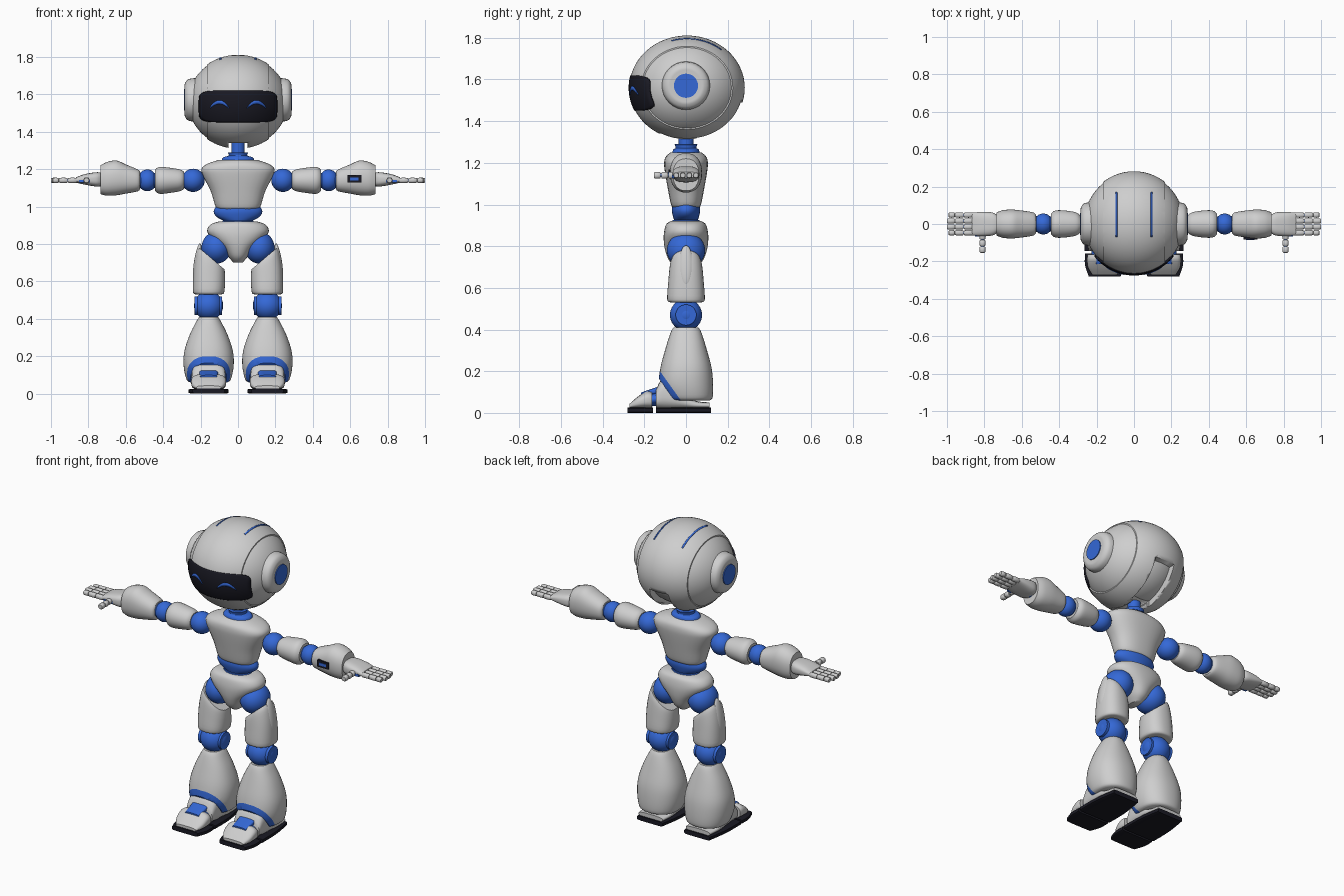
import bpy, bmesh
from math import cos, sin, pi, sqrt, radians
from mathutils import Matrix, Vector

if "Cube" in bpy.data.objects:
    bpy.data.objects.remove(bpy.data.objects["Cube"])


def material(name, rgb):
    m = bpy.data.materials.new(name)
    m.use_nodes = True
    m.diffuse_color = (*rgb, 1)
    m.node_tree.nodes["Principled BSDF"].inputs["Base Color"].default_value = (*rgb, 1)
    return m


GREY = material("light_grey", (0.62, 0.62, 0.62))
BLUE = material("joint_blue", (0.035, 0.14, 0.68))
BLACK = material("glossy_black", (0.01, 0.01, 0.017))


def add(name, bm, mats, mirror=False, angle=40):
    bmesh.ops.recalc_face_normals(bm, faces=bm.faces)
    me = bpy.data.meshes.new(name)
    bm.to_mesh(me)
    bm.free()
    for m in mats if isinstance(mats, tuple) else (mats,):
        me.materials.append(m)
    ob = bpy.data.objects.new(name, me)
    bpy.context.collection.objects.link(ob)
    bpy.ops.object.select_all(action='DESELECT')
    ob.select_set(True)
    bpy.context.view_layer.objects.active = ob
    bpy.ops.object.shade_smooth_by_angle(angle=radians(angle))
    if mirror:
        ob.modifiers.new("Mirror", 'MIRROR').use_mirror_merge = False
    return ob


def place(axis, t, u, v):
    return {'x': (t, u, v), 'y': (u, t, v), 'z': (u, v, t)}[axis]


def loft_mesh(axis, sections, power=2, n=32, steps=4):
    """Skin smooth superellipse rings; section = position, centre u, v, radius u, v."""
    s = [Vector(q) for q in sections]
    s = [s[0]] + s + [s[-1]]
    path = []
    for i in range(1, len(s) - 2):
        a, b, c, d = s[i - 1:i + 3]
        for k in range(steps):
            f = k / steps
            path.append(b + (c - a) * f / 2 + (a - 2.5 * b + 2 * c - d / 2) * f * f
                        + (1.5 * (b - c) + (d - a) / 2) * f ** 3)
    path.append(s[-1])
    bm = bmesh.new()
    rings = []
    for t, cu, cv, ru, rv in path:
        ring = []
        for j in range(n):
            c, d = cos(2 * pi * j / n), sin(2 * pi * j / n)
            k = (abs(c) ** power + abs(d) ** power) ** (-1 / power)
            ring.append(bm.verts.new(place(axis, t, cu + ru * c * k, cv + rv * d * k)))
        rings.append(ring)
    for a, b in zip(rings, rings[1:]):
        for j in range(n):
            bm.faces.new((a[j - 1], a[j], b[j], b[j - 1]))
    bm.faces.new(rings[0])
    bm.faces.new(rings[-1])
    return bm


def loft(name, axis, sections, mat, mirror=True, power=2, n=32, steps=4):
    return add(name, loft_mesh(axis, sections, power, n, steps), mat, mirror)


def ball_mesh(loc, radii, tilt=0, seg=40):
    bm = bmesh.new()
    mat = Matrix.Translation(loc) @ Matrix.Rotation(tilt, 4, 'Y') @ Matrix.Diagonal((*radii, 1))
    bmesh.ops.create_uvsphere(bm, u_segments=seg, v_segments=seg // 2, radius=1, matrix=mat)
    return bm


def ball(name, loc, radii, mat, mirror=True, tilt=0):
    return add(name, ball_mesh(loc, radii, tilt), mat, mirror)


def box(name, lo, hi, mat, mirror=False):
    bm = bmesh.new()
    lo, hi = Vector(lo), Vector(hi)
    bmesh.ops.create_cube(bm, size=1, matrix=Matrix.Translation((lo + hi) / 2)
                          @ Matrix.Diagonal((*(hi - lo), 1)))
    return add(name, bm, mat, mirror)


# Head: base shell, raised centre band, recessed core and rear neck channel
C = Vector((0, 0.005, 1.56))
R = Vector((0.272, 0.277, 0.251))
head = add("head_shell", ball_mesh(C, R * 0.98, seg=64), GREY)
bm = ball_mesh(C, R, seg=64)
for side in (-1, 1):
    bmesh.ops.bisect_plane(bm, geom=bm.verts[:] + bm.edges[:] + bm.faces[:],
                           plane_co=(side * 0.165, 0, 0), plane_no=(side, 0, 0), clear_outer=True)
    bmesh.ops.holes_fill(bm, edges=[e for e in bm.edges if e.is_boundary])
band = add("head_band", bm, GREY)
ball("head_core", C, R * 0.87, GREY, False)
cutters = [box("rear_channel_cutter", (-0.065, 0.05, 1.2), (0.065, 0.4, 1.49), GREY),
           box("neck_slot_cutter", (-0.05, -0.3, 1.2), (0.05, 0.2, 1.34), GREY)]
for cutter in cutters:
    cutter.hide_render = True
    cutter.hide_set(True)
    cutter.display_type = 'WIRE'
    for ob in (head, band):
        mod = ob.modifiers.new("Cut", 'BOOLEAN')
        mod.operation, mod.solver, mod.object = 'DIFFERENCE', 'EXACT', cutter


def on_face(x, z, s):
    k = 1 - (x / R.x / s) ** 2 - ((z - C.z) / R.z / s) ** 2
    return (x, C.y - R.y * s * sqrt(max(k, 0)), z)


def on_top(x, y, s):
    return (x, y, C.z + R.z * s * sqrt(1 - (x / R.x / s) ** 2 - ((y - C.y) / R.y / s) ** 2))


def strip(name, pairs, mat):
    bm = bmesh.new()
    rows = [[bm.verts.new(p) for p in pair] for pair in pairs]
    for a, b in zip(rows, rows[1:]):
        bm.faces.new((a[0], a[1], b[1], b[0]))
    ob = add(name, bm, mat, True)
    ob.modifiers.new("Thickness", 'SOLIDIFY').thickness = 0.003


# Visor: rounded rectangle wrapped on the head
bm = bmesh.new()
rings = []
for i in range(1, 13):
    ring = []
    for j in range(64):
        c, s = cos(2 * pi * j / 64), sin(2 * pi * j / 64)
        k = (c ** 6 + s ** 6) ** (-1 / 6) * i / 12
        ring.append(bm.verts.new(on_face(0.21 * c * k, 1.535 + 0.085 * s * k, 1.012)))
    rings.append(ring)
for a, b in zip(rings, rings[1:]):
    for j in range(64):
        bm.faces.new((a[j - 1], a[j], b[j], b[j - 1]))
bm.faces.new(rings[0])
visor = add("visor", bm, BLACK)
visor.modifiers.new("Thickness", 'SOLIDIFY').thickness = 0.009

# Smiling eyes and crown stripes
ts = [i / 8 - 1 for i in range(17)]
strip("eyes", [[on_face(0.1 + 0.05 * t, 1.558 - 0.03 * t * t + h * (0.01 - 0.007 * t * t), 1.022)
                for h in (-1, 1)] for t in ts], BLUE)
strip("crown_stripes", [[on_top(x, 0.05 + 0.12 * t, 1.006) for x in (0.09, 0.099)] for t in ts], BLUE)

# Ears
loft("ear_rings", 'x', [(0.20, 0, 1.57, 0.118, 0.118), (0.262, 0, 1.57, 0.112, 0.112),
                        (0.283, 0, 1.57, 0.09, 0.09), (0.285, 0, 1.57, 0.07, 0.07)], GREY)
loft("ear_discs", 'x', [(0.27, 0, 1.57, 0.058, 0.058), (0.29, 0, 1.57, 0.058, 0.058)], BLUE)

# Neck and torso
loft("neck", 'z', [(1.2, 0, 0, 0.036, 0.036), (1.37, 0, 0, 0.036, 0.036)], BLUE, False)
loft("neck_ring", 'z', [(1.235, 0, 0, 0.09, 0.07), (1.262, 0, 0, 0.08, 0.062),
                        (1.272, 0, 0, 0.05, 0.05), (1.29, 0, 0, 0.055, 0.055)], BLUE, False)
loft("chest", 'z', [(0.985, 0, 0, 0.1, 0.06), (1.0, 0, 0, 0.12, 0.072), (1.08, 0, 0, 0.145, 0.088),
                    (1.16, 0, 0, 0.185, 0.102), (1.2, 0, 0, 0.195, 0.105), (1.228, 0, 0, 0.165, 0.098),
                    (1.25, 0, 0, 0.1, 0.075)], GREY, False, 2.4)
loft("abdomen", 'z', [(0.92, 0, 0, 0.07, 0.055), (0.945, 0, 0, 0.115, 0.063), (0.975, 0, 0, 0.13, 0.068),
                      (1.01, 0, 0, 0.11, 0.062)], BLUE, False)
loft("waist_ring", 'z', [(0.895, 0, 0, 0.1, 0.075), (0.925, 0, 0, 0.08, 0.065)], BLUE, False)
loft("pelvis", 'z', [(0.70, 0, 0, 0.025, 0.045), (0.73, 0, 0, 0.05, 0.08), (0.78, 0, 0, 0.085, 0.1),
                     (0.83, 0, 0, 0.14, 0.107), (0.87, 0, 0, 0.165, 0.105), (0.905, 0, 0, 0.145, 0.095),
                     (0.92, 0, 0, 0.1, 0.075)], GREY, False, 2.3)

# Legs: hip, slanted thigh, side plate, knee
ball("hip_joints", (0.115, 0, 0.78), (0.08, 0.092, 0.085), BLUE)
bm = loft_mesh('z', [(0.53, 0.157, 0, 0.07, 0.075), (0.545, 0.157, 0, 0.084, 0.09),
                     (0.63, 0.153, 0, 0.084, 0.085), (0.7, 0.146, 0, 0.076, 0.078),
                     (0.73, 0.14, 0, 0.068, 0.07)], 2.4)
for v in bm.verts:
    v.co.z += 0.85 * (v.co.x - 0.15) * max(0, v.co.z - 0.56) / 0.17
add("thighs", bm, GREY, True)
ball("thigh_plates", (0.218, 0, 0.705), (0.017, 0.034, 0.1), GREY, tilt=radians(-9))
ball("knee_joints", (0.157, 0, 0.47), (0.078, 0.077, 0.077), BLUE)
loft("knee_caps", 'x', [(0.085, 0, 0.47, 0.05, 0.05), (0.232, 0, 0.47, 0.05, 0.05)], BLUE)

# Shins: front cut away above the foot, with a blue trim along the cut
bm = loft_mesh('z', [(0.06, 0.157, 0.015, 0.1, 0.1), (0.075, 0.157, 0.01, 0.118, 0.118),
                     (0.14, 0.157, 0, 0.133, 0.13), (0.22, 0.157, 0, 0.131, 0.122),
                     (0.31, 0.157, 0, 0.103, 0.098), (0.385, 0.157, 0, 0.066, 0.074),
                     (0.41, 0.157, 0, 0.05, 0.06)], 2.3, 40)
cut, slope = Vector((0, -0.12, 0.15)), Vector((0, 0.81, 0.58)).normalized()
for offset, clear in ((0.025, False), (0, True)):
    bmesh.ops.bisect_plane(bm, geom=bm.verts[:] + bm.edges[:] + bm.faces[:],
                           plane_co=cut + slope * offset, plane_no=slope, clear_inner=clear)
bmesh.ops.holes_fill(bm, edges=[e for e in bm.edges if e.is_boundary])
for f in bm.faces:
    f.material_index = int((f.calc_center_median() - cut).dot(slope) < 0.024)
add("shins", bm, (GREY, BLUE), True)

# Feet: two soles, heel body, toe cap, instep strap
X = 0.157
for part, y0, y1, w0, w1 in (("heel", -0.145, 0.12, 0.107, 0.085), ("toe", -0.28, -0.158, 0.085, 0.105)):
    loft(part + "_soles", 'y', [(y0, X, 0.013, w0, 0.013), ((y0 + y1) / 2, X, 0.013, 0.105, 0.013),
                                (y1, X, 0.013, w1, 0.013)], BLACK, power=8)
loft("foot_bodies", 'y', [(-0.145, X, 0.065, 0.085, 0.045), (-0.11, X, 0.09, 0.09, 0.075),
                          (-0.05, X, 0.075, 0.092, 0.06), (0.03, X, 0.042, 0.09, 0.022),
                          (0.112, X, 0.036, 0.08, 0.014)], GREY, power=3)
loft("toe_caps", 'y', [(-0.272, X, 0.032, 0.065, 0.01), (-0.235, X, 0.048, 0.088, 0.027),
                       (-0.19, X, 0.062, 0.094, 0.042), (-0.162, X, 0.06, 0.09, 0.04)], GREY, power=3)
loft("instep_straps", 'y', [(-0.215, X, 0.085, 0.045, 0.013), (-0.14, X, 0.108, 0.05, 0.016)], BLUE, power=4)
loft("ankle_links", 'y', [(-0.18, X, 0.06, 0.07, 0.03), (-0.13, X, 0.07, 0.07, 0.035)], BLUE)

# Arms
Z = 1.14
ball("shoulder_joints", (0.24, 0, Z), (0.062, 0.064, 0.062), BLUE)
loft("upper_arms", 'x', [(0.288, 0, Z, 0.045, 0.045), (0.31, 0, Z, 0.062, 0.058),
                         (0.37, 0, Z, 0.072, 0.068), (0.42, 0, Z, 0.072, 0.072),
                         (0.445, 0, Z, 0.055, 0.055)], GREY)
ball("elbow_joints", (0.485, 0, Z), (0.052, 0.056, 0.058), BLUE)
loft("elbow_links", 'x', [(0.42, 0, Z, 0.04, 0.04), (0.55, 0, Z, 0.042, 0.042)], BLUE)
loft("forearms", 'x', [(0.525, 0, Z, 0.05, 0.05), (0.54, 0, Z, 0.062, 0.06),
                       (0.6, 0, 1.147, 0.072, 0.078), (0.65, 0, 1.153, 0.077, 0.093),
                       (0.7, 0, 1.148, 0.074, 0.09), (0.735, 0, 1.143, 0.062, 0.077)], GREY, power=2.3)
box("wrist_display_frame", (0.585, -0.083, 1.128), (0.66, -0.06, 1.168), BLACK)
box("wrist_display", (0.6, -0.086, 1.14), (0.645, -0.08, 1.156), BLUE)

# Hands
loft("wrists", 'x', [(0.72, 0, Z, 0.035, 0.035), (0.775, 0, Z, 0.035, 0.03)], BLUE)
loft("palms", 'x', [(0.735, 0, 1.145, 0.05, 0.036), (0.76, 0, 1.145, 0.062, 0.038),
                    (0.82, 0, 1.145, 0.064, 0.028), (0.866, 0, 1.142, 0.06, 0.014)], GREY, power=3)
box("palm_pads", (0.79, -0.066, 1.128), (0.85, 0.04, 1.142), BLUE, True)


def digit(name, axis, joints, cu, cv, r):
    for i, (a, b) in enumerate(zip(joints, joints[1:])):
        e = 0.005 if b > a else -0.005
        loft(f"{name}_segment_{i + 1}", axis,
             [(t, cu, cv, q, q) for t, q in ((a + e / 4, r * 0.6), (a + e, r), (b - e, r), (b - e / 4, r * 0.6))],
             GREY, power=2.5, n=16, steps=2)
    loft(f"{name}_core", axis, [(joints[0], cu, cv, r / 2, r / 2),
                                (joints[-1] - e, cu, cv, r / 2, r / 2)], BLUE, n=8, steps=1)


for i, tip in enumerate((0.992, 1.001, 1.001, 0.992)):
    digit(f"finger_{i + 1}", 'x', (0.86, 0.91, 0.957, tip), -0.047 + 0.0315 * i, Z, 0.0135)
digit("thumb", 'y', (-0.05, -0.085, -0.12, -0.155), 0.81, Z, 0.0155)
